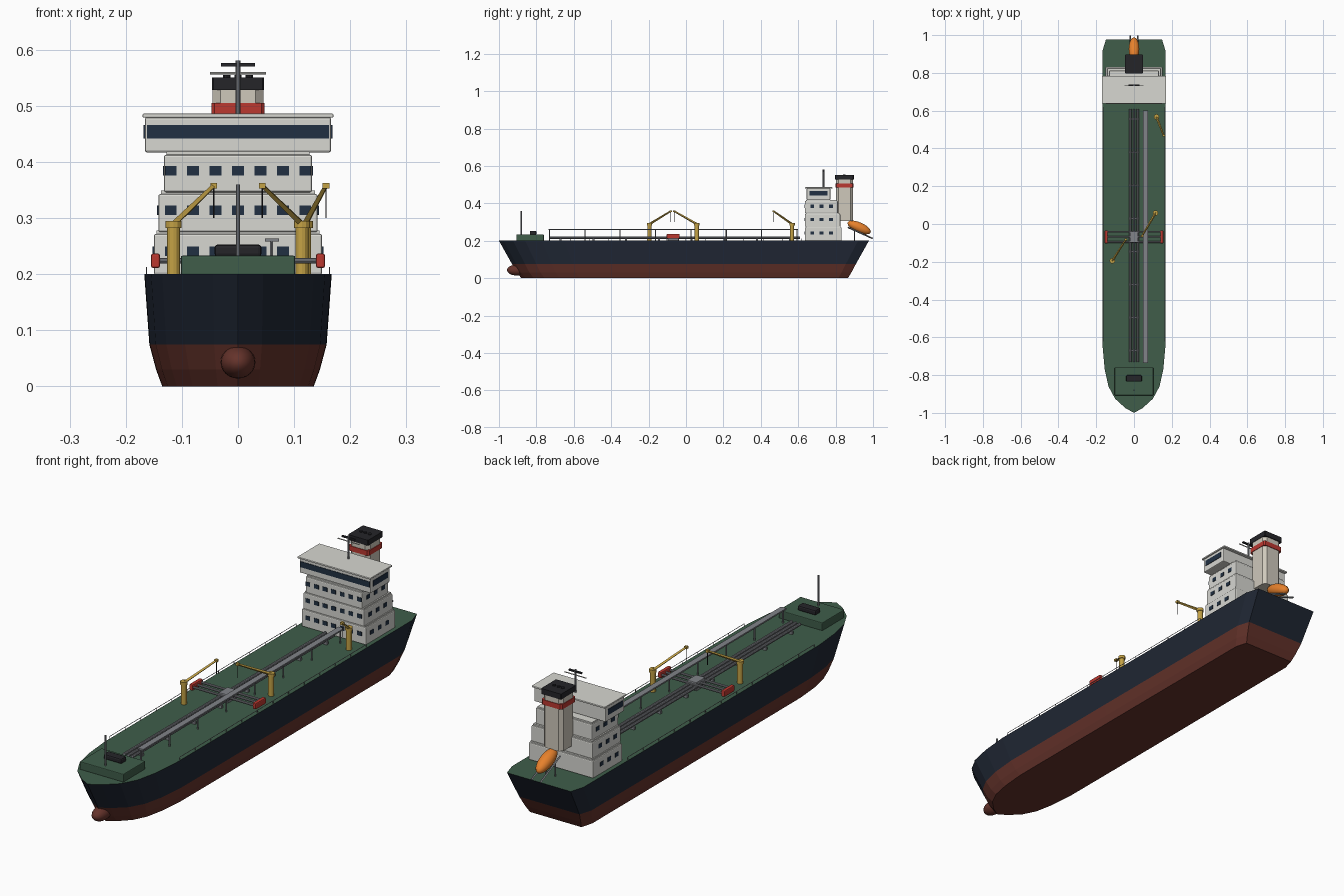
import bpy, bmesh, math
from mathutils import Vector

if "Cube" in bpy.data.objects:
    bpy.data.objects.remove(bpy.data.objects["Cube"])


def mat(name, r, g, b):
    m = bpy.data.materials.new(name)
    m.diffuse_color = (r, g, b, 1)
    m.use_nodes = True
    m.node_tree.nodes["Principled BSDF"].inputs["Base Color"].default_value = m.diffuse_color
    return m


NAVY = mat("navy", 0.014, 0.02, 0.034)
BOOT = mat("boot_red", 0.13, 0.033, 0.024)
GREEN = mat("deck_green", 0.05, 0.11, 0.068)
WHITE = mat("white", 0.68, 0.68, 0.64)
CREAM = mat("cream", 0.62, 0.58, 0.5)
GLASS = mat("glass", 0.015, 0.03, 0.055)
RED = mat("red", 0.5, 0.04, 0.03)
BLACK = mat("black", 0.018, 0.018, 0.022)
YELLOW = mat("yellow", 0.55, 0.36, 0.06)
ORANGE = mat("orange", 0.8, 0.22, 0.025)
GREY = mat("grey", 0.22, 0.23, 0.25)


def finish(name, bm, *mats):
    bmesh.ops.recalc_face_normals(bm, faces=bm.faces)
    me = bpy.data.meshes.new(name)
    bm.to_mesh(me)
    bm.free()
    ob = bpy.data.objects.new(name, me)
    bpy.context.collection.objects.link(ob)
    for m in mats:
        me.materials.append(m)
    return ob


def box(name, x, y, z, m, bevel=0):
    """Box from (min, max) ranges on each axis."""
    bm = bmesh.new()
    bmesh.ops.create_cube(bm, size=1)
    for v in bm.verts:
        v.co = [(r[0] + r[1]) / 2 + c * (r[1] - r[0]) for r, c in zip((x, y, z), v.co)]
    ob = finish(name, bm, m)
    if bevel:
        b = ob.modifiers.new("bevel", 'BEVEL')
        b.width, b.segments = bevel, 2
    return ob


def rod(name, a, b, r, m, sides=10, r2=None):
    """Cylinder between two points."""
    a, b = Vector(a), Vector(b)
    bm = bmesh.new()
    bmesh.ops.create_cone(bm, cap_ends=True, segments=sides, radius1=r,
                          radius2=r if r2 is None else r2, depth=(b - a).length)
    ob = finish(name, bm, m)
    ob.location = (a + b) / 2
    ob.rotation_euler = (b - a).to_track_quat('Z', 'Y').to_euler()
    return ob


def ellipsoid(name, loc, scale, m, pitch=0):
    bm = bmesh.new()
    bmesh.ops.create_uvsphere(bm, u_segments=20, v_segments=12, radius=1)
    bmesh.ops.scale(bm, vec=scale, verts=bm.verts)
    for f in bm.faces:
        f.smooth = True
    ob = finish(name, bm, m)
    ob.location, ob.rotation_euler = loc, (pitch, 0, 0)
    return ob


def prism(name, pts, z0, z1, m):
    bm = bmesh.new()
    lo = [bm.verts.new((*p, z0)) for p in pts]
    f = bm.faces.new(lo)
    up = bmesh.ops.extrude_face_region(bm, geom=[f])["geom"]
    bmesh.ops.translate(bm, vec=(0, 0, z1 - z0), verts=[g for g in up if isinstance(g, bmesh.types.BMVert)])
    return finish(name, bm, m)


# Hull: deck outline lofted down through shrinking levels
half = [(0.045, -0.975), (0.1, -0.925), (0.135, -0.86), (0.155, -0.77),
        (0.166, -0.65), (0.167, 0.0), (0.166, 0.92), (0.148, 0.978)]
outline = [(0, -1)] + half + [(-x, y) for x, y in reversed(half)]
levels = [(0, 0.135, -0.88, 0.866), (0.03, 0.146, -0.905, 0.884),
          (0.075, 0.158, -0.93, 0.908), (0.2, 0.167, -1.0, 0.978)]
bm = bmesh.new()
rings = []
for z, w, y0, y1 in levels:
    rings.append([bm.verts.new((x * w / 0.167, y0 + (y + 1) / 1.978 * (y1 - y0), z)) for x, y in outline])
n = len(outline)
for k in range(3):
    for i in range(n):
        j = (i + 1) % n
        f = bm.faces.new((rings[k][i], rings[k][j], rings[k + 1][j], rings[k + 1][i]))
        f.material_index = 0 if k == 2 else 1
bm.faces.new(rings[0]).material_index = 1
bm.faces.new(rings[3]).material_index = 2
finish("hull", bm, NAVY, BOOT, GREEN)
ellipsoid("bow_bulb", (0, -0.905, 0.043), (0.031, 0.052, 0.029), BOOT)

# Forecastle, winch and foremast
box("forecastle", (-0.102, 0.102), (-0.907, -0.76), (0.198, 0.233), GREEN, 0.003)
box("winch", (-0.042, 0.042), (-0.835, -0.8), (0.231, 0.253), BLACK, 0.006)
rod("foremast", (0, -0.88, 0.23), (0, -0.88, 0.36), 0.004, GREY)

# Deck pipes with supports
for x in (-0.019, 0, 0.019):
    rod("deck_pipe", (x, -0.73, 0.217), (x, 0.61, 0.217), 0.0065, GREY)
for i in range(8):
    y = -0.67 + i * 0.175
    box("pipe_support", (-0.028, 0.028), (y - 0.005, y + 0.005), (0.199, 0.213), GREY)

# Raised catwalk on posts
box("catwalk", (0.048, 0.073), (-0.735, 0.6), (0.258, 0.264), GREY)
for i in range(8):
    y = -0.73 + i * 0.189
    rod("catwalk_post", (0.06, y, 0.199), (0.06, y, 0.26), 0.003, GREY, 6)

# Deck edge rails
for s in (-1, 1):
    rod("side_rail", (s * 0.163, -0.62, 0.212), (s * 0.163, 0.62, 0.212), 0.0012, GREY, 6)
    for i in range(13):
        y = -0.62 + i * 0.1033
        rod("rail_post", (s * 0.163, y, 0.199), (s * 0.163, y, 0.212), 0.0012, GREY, 6)

# Cargo manifold across midships
for y in (-0.095, -0.068, -0.041):
    rod("manifold_pipe", (-0.145, y, 0.224), (0.145, y, 0.224), 0.005, GREY)
box("manifold_block", (-0.022, 0.022), (-0.098, -0.038), (0.2, 0.236), GREY, 0.003)
for s in (-1, 1):
    box("manifold_end", sorted((s * 0.139, s * 0.155)), (-0.103, -0.034), (0.211, 0.237), RED, 0.004)

# Deck cranes
for px, py, tx, ty in ((-0.115, -0.195, -0.043, -0.082), (0.114, 0.058, 0.043, -0.063),
                       (0.119, 0.567, 0.157, 0.468)):
    rod("crane_post", (px, py, 0.199), (px, py, 0.285), 0.0115, YELLOW, 12)
    rod("crane_head", (px, py, 0.282), (px, py, 0.295), 0.0145, YELLOW, 12)
    rod("crane_boom", (px, py, 0.289), (tx, ty, 0.358), 0.0065, YELLOW, 4, 0.0045)
    box("crane_tip", (tx - 0.006, tx + 0.006), (ty - 0.006, ty + 0.006), (0.353, 0.363), YELLOW)
    rod("crane_cable", (tx, ty, 0.3), (tx, ty, 0.356), 0.0013, BLACK, 6)

# Accommodation tiers with windows
for w, y1, z0, z1, zw in ((0.15, 0.832, 0.199, 0.275, 0.241), (0.142, 0.825, 0.275, 0.346, 0.314),
                          (0.132, 0.812, 0.346, 0.416, 0.384)):
    box("accommodation_tier", (-w, w), (0.636, y1), (z0, z1 - 0.003), WHITE, 0.004)
    box("tier_joint", (-w + 0.005, w - 0.005), (0.641, y1 - 0.005), (z1 - 0.006, z1 + 0.003), WHITE)
    for i in range(7):
        x = (i - 3) * 0.04
        box("front_window", (x - 0.0105, x + 0.0105), (0.634, 0.64), (zw - 0.0085, zw + 0.0085), GLASS)
    for s in (-1, 1):
        for y in (0.675, 0.725, 0.775):
            box("side_window", sorted((s * (w - 0.004), s * (w + 0.002))), (y - 0.0105, y + 0.0105),
                (zw - 0.0085, zw + 0.0085), GLASS)

# Bridge
box("bridge", (-0.166, 0.166), (0.645, 0.772), (0.417, 0.48), WHITE, 0.004)
box("bridge_front_window", (-0.162, 0.162), (0.643, 0.65), (0.442, 0.466), GLASS)
for s in (-1, 1):
    box("bridge_side_window", sorted((s * 0.162, s * 0.168)), (0.66, 0.757), (0.442, 0.466), GLASS)
box("bridge_roof", (-0.17, 0.17), (0.637, 0.783), (0.479, 0.486), WHITE, 0.002)

# Radar mast
rod("radar_mast", (0, 0.735, 0.485), (0, 0.735, 0.581), 0.0045, GREY)
rod("mast_yard", (-0.05, 0.735, 0.558), (0.05, 0.735, 0.558), 0.0022, WHITE, 8)
box("radar_bar", (-0.03, 0.03), (0.731, 0.739), (0.57, 0.576), BLACK)


# Funnel with chamfered corners
def chamfered(hx, hy, c):
    q = [(hx, hy - c), (hx - c, hy)]
    q += [(-x, y) for x, y in reversed(q)]
    q += [(-x, -y) for x, y in q]
    return [(x, y + 0.847) for x, y in q]


prism("funnel", chamfered(0.045, 0.046, 0.014), 0.305, 0.535, CREAM)
prism("funnel_band", chamfered(0.0475, 0.0485, 0.006), 0.484, 0.505, RED)
prism("funnel_cap", chamfered(0.0465, 0.05, 0.003), 0.528, 0.551, BLACK)
for x in (-0.02, 0, 0.02):
    rod("exhaust_pipe", (x, 0.847, 0.548), (x, 0.847, 0.555), 0.007, BLACK)

# Free-fall lifeboat on its ramp
ellipsoid("lifeboat", (0, 0.926, 0.271), (0.028, 0.067, 0.027), ORANGE, math.radians(-24))
for s in (-1, 1):
    rod("lifeboat_ramp_rail", (s * 0.021, 0.865, 0.272), (s * 0.021, 0.998, 0.212), 0.004, GREY, 4)
    rod("ramp_leg", (s * 0.021, 0.9, 0.199), (s * 0.021, 0.9, 0.256), 0.003, GREY, 6)
